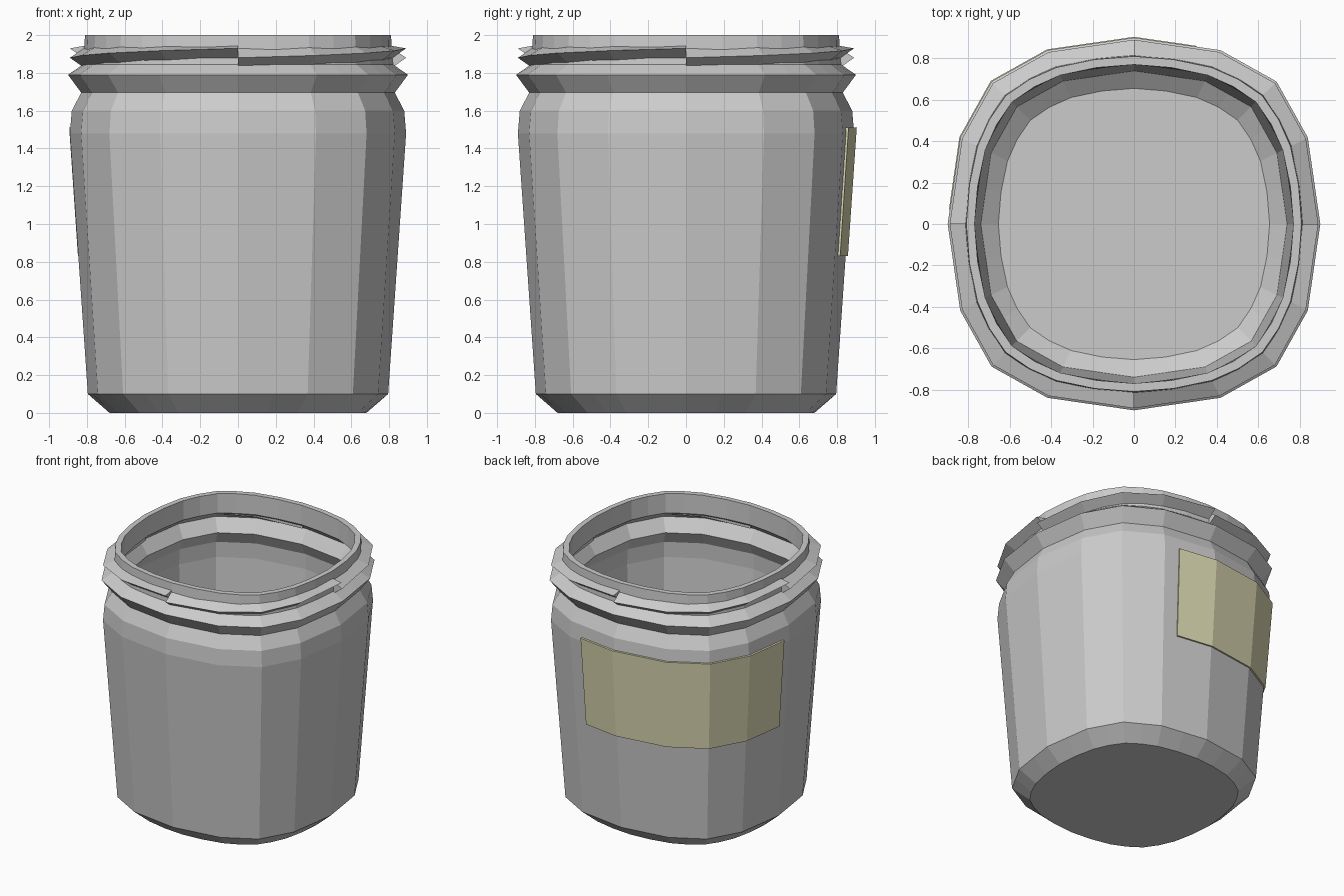
import bpy, bmesh
from mathutils import Vector

if "Cube" in bpy.data.objects:
    bpy.data.objects.remove(bpy.data.objects["Cube"])

# Rounded-square cross-section: one quadrant, repeated four times (16 sides)
QUAD = [(1, 0), (0.933, 0.464), (0.765, 0.765), (0.464, 0.933)]
BASE = []
for q in range(4):
    for x, y in QUAD:
        for _ in range(q):
            x, y = -y, x
        BASE.append(Vector((x, y)))


def section(t):
    """Point on the unit cross-section at side position t (0..16)."""
    i = int(t // 1)
    return BASE[i % 16].lerp(BASE[(i + 1) % 16], t - i)


def ring(r, z, bulge=0.0):
    """32-point ring; bulge pushes the side midpoints out for a rounder shape."""
    pts = []
    for i in range(32):
        p = section(i / 2) * r * (1 + bulge * (i % 2))
        pts.append((p.x, p.y, z))
    return pts


def loft(bm, loops, closed=True):
    """Skin successive loops of points and cap both ends."""
    vs = [[bm.verts.new(p) for p in loop] for loop in loops]
    n = len(vs[0])
    for a, b in zip(vs, vs[1:]):
        for i in range(n):
            bm.faces.new((a[i], a[(i + 1) % n], b[(i + 1) % n], b[i]))
    bm.faces.new(vs[0][::-1])
    bm.faces.new(vs[-1])


def finish(name, bm):
    bmesh.ops.recalc_face_normals(bm, faces=bm.faces)
    me = bpy.data.meshes.new(name)
    bm.to_mesh(me)
    bm.free()
    ob = bpy.data.objects.new(name, me)
    bpy.context.collection.objects.link(ob)
    return ob


# Jar: up the outside, over the rim, down the inside (radius, height, bulge)
profile = [
    (0.68, 0.0, 0.015), (0.795, 0.10, 0), (0.89, 1.48, 0), (0.88, 1.60, 0),
    (0.83, 1.695, 0), (0.90, 1.79, 0), (0.82, 1.845, 0.01), (0.81, 2.0, 0.015),
    (0.77, 2.0, 0.015), (0.77, 1.85, 0.01), (0.84, 1.79, 0), (0.775, 1.695, 0),
    (0.825, 1.60, 0), (0.83, 1.48, 0), (0.74, 0.12, 0), (0.655, 0.06, 0.015),
]
bm = bmesh.new()
loft(bm, [ring(*p) for p in profile])
finish("jar_body", bm)

# Screw thread: four rising ridges, one per quadrant
bm = bmesh.new()
for q in range(4):
    loops = []
    for k in range(5):
        p = section(q * 4 + k)
        peak = 1.88 + 0.05 * k / 4
        loops.append([(p.x * r, p.y * r, z) for r, z in
                      ((0.79, peak - 0.07), (0.89, peak), (0.79, 1.947))])
    loft(bm, loops)
finish("screw_thread", bm)

# Label wrapped round the back left corner
def wall(z):
    return 0.795 + (z - 0.10) * 0.095 / 1.38


bm = bmesh.new()
loops = []
for t in (3.28, 4, 5, 6, 7, 7.83):
    p = section(t)
    loops.append([(p.x * (wall(z) + o), p.y * (wall(z) + o), z)
                  for z, o in ((0.83, -0.01), (0.83, 0.012), (1.51, 0.012), (1.51, -0.01))])
loft(bm, loops)
label = finish("label", bm)
mat = bpy.data.materials.new("label_paper")
mat.diffuse_color = (0.72, 0.70, 0.45, 1)
mat.use_nodes = True
mat.node_tree.nodes["Principled BSDF"].inputs["Base Color"].default_value = mat.diffuse_color
label.data.materials.append(mat)
